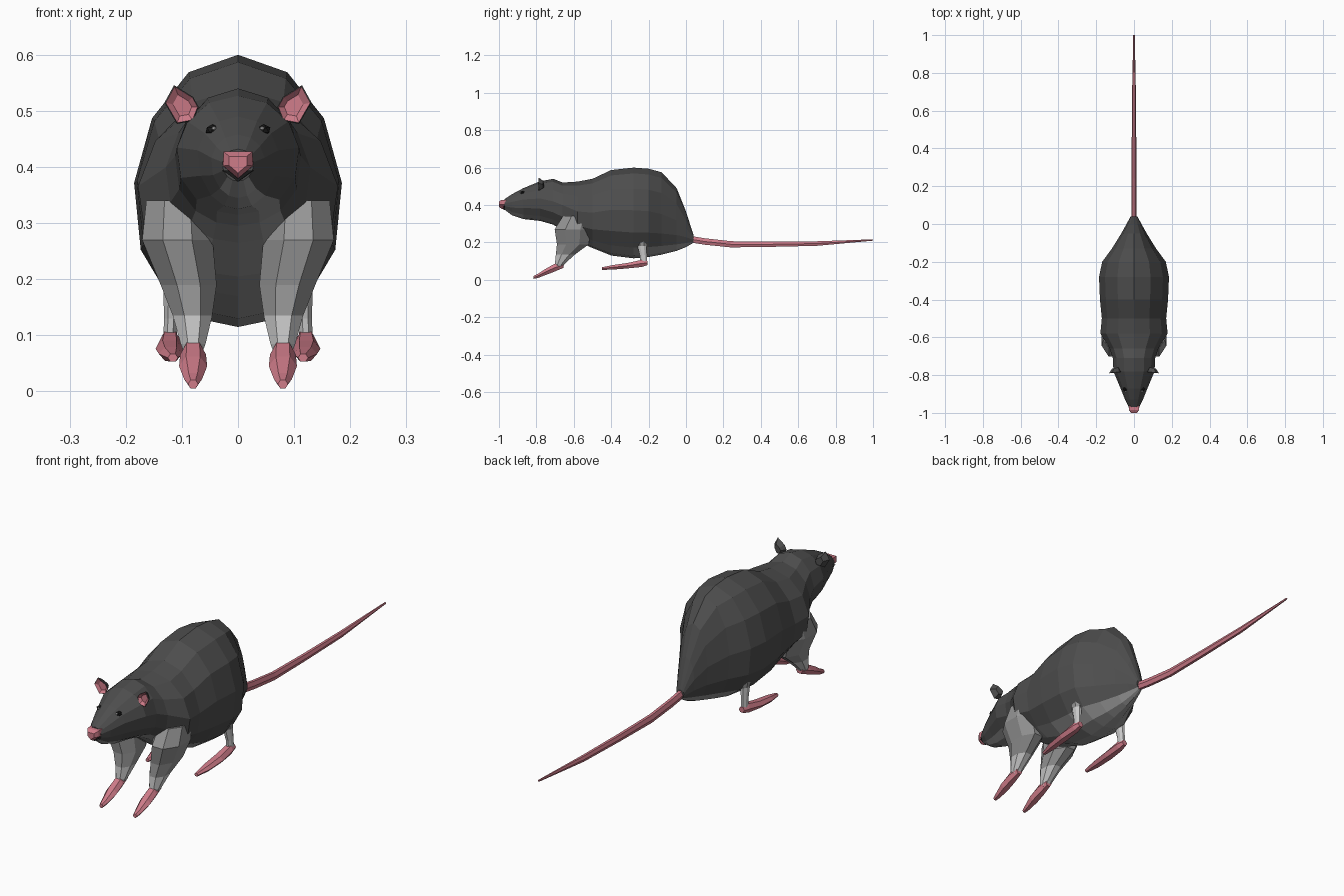
import bpy, bmesh, math
from mathutils import Vector

if "Cube" in bpy.data.objects:
    bpy.data.objects.remove(bpy.data.objects["Cube"])


def material(name, rgb):
    m = bpy.data.materials.new(name)
    m.diffuse_color = (*rgb, 1)
    m.use_nodes = True
    m.node_tree.nodes["Principled BSDF"].inputs["Base Color"].default_value = m.diffuse_color
    return m


DARK = material("dark fur", (0.075, 0.075, 0.075))
MID = material("grey fur", (0.30, 0.30, 0.30))
LIGHT = material("light fur", (0.58, 0.58, 0.58))
PINK = material("pink skin", (0.62, 0.20, 0.25))
BLACK = material("black", (0.01, 0.01, 0.01))
WHITE = material("white", (0.85, 0.85, 0.85))


def make(name, bm, mats):
    bmesh.ops.recalc_face_normals(bm, faces=bm.faces)
    me = bpy.data.meshes.new(name)
    bm.to_mesh(me)
    bm.free()
    for m in mats:
        me.materials.append(m)
    ob = bpy.data.objects.new(name, me)
    bpy.context.collection.objects.link(ob)
    return ob


def loft(name, rings, mats, rule=None):
    """Skin a list of point rings; rule(segment, side) picks the material."""
    bm = bmesh.new()
    vs = [[bm.verts.new(p) for p in r] for r in rings]
    n = len(vs[0])
    for i in range(len(vs) - 1):
        for j in range(n):
            k = (j + 1) % n
            f = bm.faces.new((vs[i][j], vs[i][k], vs[i + 1][k], vs[i + 1][j]))
            f.material_index = rule(i, j) if rule else 0
    bm.faces.new(vs[0])
    bm.faces.new(vs[-1]).material_index = rule(len(vs) - 2, 0) if rule else 0
    return make(name, bm, mats)


def oval(center, u, v, sides, turn=0.0):
    """Ring around center spanned by the half axes u and v."""
    c, u, v = Vector(center), Vector(u), Vector(v)
    return [c + u * math.cos(a) + v * math.sin(a)
            for a in (math.tau * i / sides + turn for i in range(sides))]


# body and head: y, top z, widest z, bottom z, half width
BODY = [(-0.97, .432, .405, .375, .028), (-0.93, .458, .41, .345, .048),
        (-0.87, .490, .42, .325, .072), (-0.78, .527, .42, .315, .110),
        (-0.71, .540, .40, .295, .113), (-0.66, .520, .38, .265, .130),
        (-0.58, .525, .34, .205, .180), (-0.50, .540, .33, .170, .172),
        (-0.40, .587, .34, .130, .182), (-0.28, .600, .335, .115, .187),
        (-0.20, .594, .33, .122, .170), (-0.13, .575, .315, .135, .118),
        (-0.05, .490, .29, .155, .068), (0.00, .365, .26, .175, .040),
        (0.04, .240, .222, .198, .018)]
HALF = [90, 62, 35, 8, -22, -48, -70, -90]
ANGLES = HALF + [180 - a for a in HALF[-2:0:-1]]


def body_ring(y, top, wide, bottom, w):
    pts = []
    for a in map(math.radians, ANGLES):
        s = math.sin(a)
        h = top - wide if s > 0 else wide - bottom
        pts.append((w * math.cos(a), y, wide + h * s))
    return pts


loft("body", [body_ring(*r) for r in BODY], [DARK, MID],
     lambda i, j: 1 if 5 <= j <= 8 else 0)

# nose wedge
NOSE = [(-.026, .428), (.026, .428), (.027, .402), (0, .379), (-.027, .402)]
loft("nose", [[(x * s, y, .405 + (z - .405) * s) for x, z in NOSE]
              for y, s in ((-.96, 1.0), (-.985, .98), (-1.0, .6))], [PINK])

# mouth
loft("mouth", [[(x * s, y, z) for x, z in ((-.03, .394), (.03, .394), (0, .374))]
               for y, s in ((-.955, 1.0), (-.976, .9))], [BLACK])

# tail: y, z, half width, half height
TAIL = [(.02, .218, .013, .020), (.10, .205, .012, .020), (.24, .190, .012, .019),
        (.45, .190, .012, .016), (.70, .194, .010, .014), (1.0, .213, .004, .004)]
loft("tail", [oval((0, y, z), (w, 0, 0), (0, 0, h), 6) for y, z, w, h in TAIL], [PINK])

# limbs: z, x, y, half width, half depth
FRONT_LEG = [(.34, .108, -.58, .060, .085), (.27, .108, -.605, .068, .105),
             (.19, .088, -.605, .054, .092), (.135, .081, -.645, .038, .055),
             (.085, .080, -.675, .024, .028), (.065, .080, -.68, .016, .020)]
HIND_LEG = [(.25, .112, -.24, .030, .040), (.18, .117, -.235, .017, .026),
            (.13, .120, -.228, .013, .020), (.085, .121, -.225, .013, .020)]
# feet: y, x, z, half width, half height
FRONT_PAW = [(-.655, .080, .078, .016, .016), (-.70, .080, .066, .023, .024),
             (-.745, .080, .045, .025, .020), (-.79, .080, .022, .016, .013),
             (-.815, .080, .013, .009, .009)]
HIND_FOOT = [(-.205, .121, .090, .013, .013), (-.235, .121, .088, .020, .022),
             (-.31, .122, .076, .025, .017), (-.39, .120, .067, .021, .014),
             (-.45, .116, .060, .009, .008)]

EAR = [(.080, .525), (.114, .546), (.131, .515), (.109, .477), (.080, .482), (.070, .507)]

for side, s in (("left", 1), ("right", -1)):
    def leg(data, sides):
        return [oval((s * x, y, z), (w, 0, 0), (0, d, 0), sides, math.pi / 8)
                for z, x, y, w, d in data]

    def foot(data):
        return [oval((s * x, y, z), (w, 0, 0), (0, 0, h), 6) for y, x, z, w, h in data]

    loft(side + "_front_leg", leg(FRONT_LEG, 8), [MID, LIGHT],
         lambda i, j: 1 if i >= 3 else 0)
    loft(side + "_hind_leg", leg(HIND_LEG, 8), [MID, LIGHT],
         lambda i, j: 1 if i >= 1 else 0)
    loft(side + "_front_paw", foot(FRONT_PAW), [PINK])
    loft(side + "_hind_foot", foot(HIND_FOOT), [PINK])

    # cupped ear: dark back, thin dark rim, pink hollow
    cx, cz = .098, .508

    def ear_ring(y, k):
        return [(s * (cx + (x - cx) * k), y - (x - cx) * .1, cz + (z - cz) * k)
                for x, z in EAR]
    loft(side + "_ear", [ear_ring(-.762, .55), ear_ring(-.785, 1.0),
                         ear_ring(-.787, .93), ear_ring(-.777, .55)], [DARK, PINK],
         lambda i, j: 1 if i == 2 else 0)

    # eye with a small glint
    for name, mat, pos, r in (("_eye", BLACK, (.046, -.874, .466), .013),
                              ("_eye_glint", WHITE, (.043, -.886, .469), .0045)):
        bm = bmesh.new()
        bmesh.ops.create_icosphere(bm, subdivisions=1, radius=r)
        bmesh.ops.scale(bm, verts=bm.verts, vec=(1.0, 1.0, .8))
        bmesh.ops.translate(bm, verts=bm.verts, vec=(s * pos[0], pos[1], pos[2]))
        make(side + name, bm, [mat])
